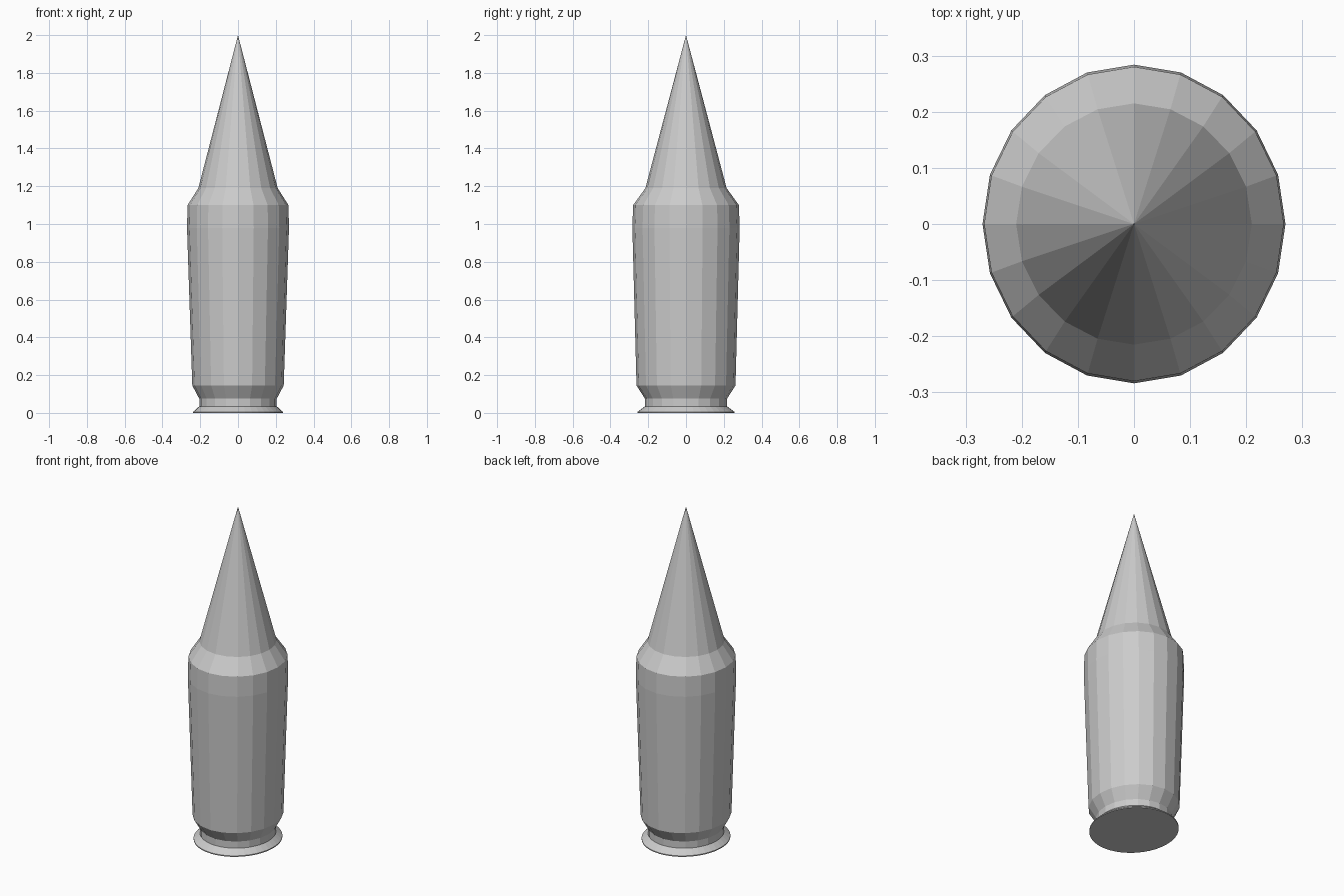
import bpy, bmesh, math

if "Cube" in bpy.data.objects:
    bpy.data.objects.remove(bpy.data.objects["Cube"])


def lathe(name, profile, sides, cap_bottom=False):
    """Sweep rings of (x radius, y radius, z); zero radius makes a point."""
    bm = bmesh.new()
    rings = []
    for rx, ry, z in profile:
        if rx == 0:
            rings.append([bm.verts.new((0, 0, z))] * sides)
        else:
            rings.append([bm.verts.new((rx * math.cos(2 * math.pi * i / sides),
                                        ry * math.sin(2 * math.pi * i / sides), z))
                          for i in range(sides)])
    for lower, upper in zip(rings, rings[1:]):
        for i in range(sides):
            j = (i + 1) % sides
            quad = [lower[i], lower[j], upper[j], upper[i]]
            bm.faces.new(list(dict.fromkeys(quad)))
    if cap_bottom:
        bm.faces.new(rings[0][::-1])
    bmesh.ops.recalc_face_normals(bm, faces=bm.faces)
    mesh = bpy.data.meshes.new(name)
    bm.to_mesh(mesh)
    bm.free()
    obj = bpy.data.objects.new(name, mesh)
    bpy.context.collection.objects.link(obj)
    return obj


# Flared base rim with a rounder outline
lathe("base_rim", [(0.237, 0.256, 0.0), (0.237, 0.256, 0.006),
                   (0.205, 0.217, 0.035)], 40, cap_bottom=True)

# Casing: extraction groove, tapered body and shoulder
lathe("casing", [(0.205, 0.217, 0.03), (0.205, 0.217, 0.075),
                 (0.242, 0.262, 0.145), (0.27, 0.284, 0.98),
                 (0.267, 0.280, 1.10), (0.21, 0.215, 1.19)], 20)

# Pointed tip
lathe("tip", [(0.21, 0.215, 1.19), (0, 0, 2.0)], 20)
